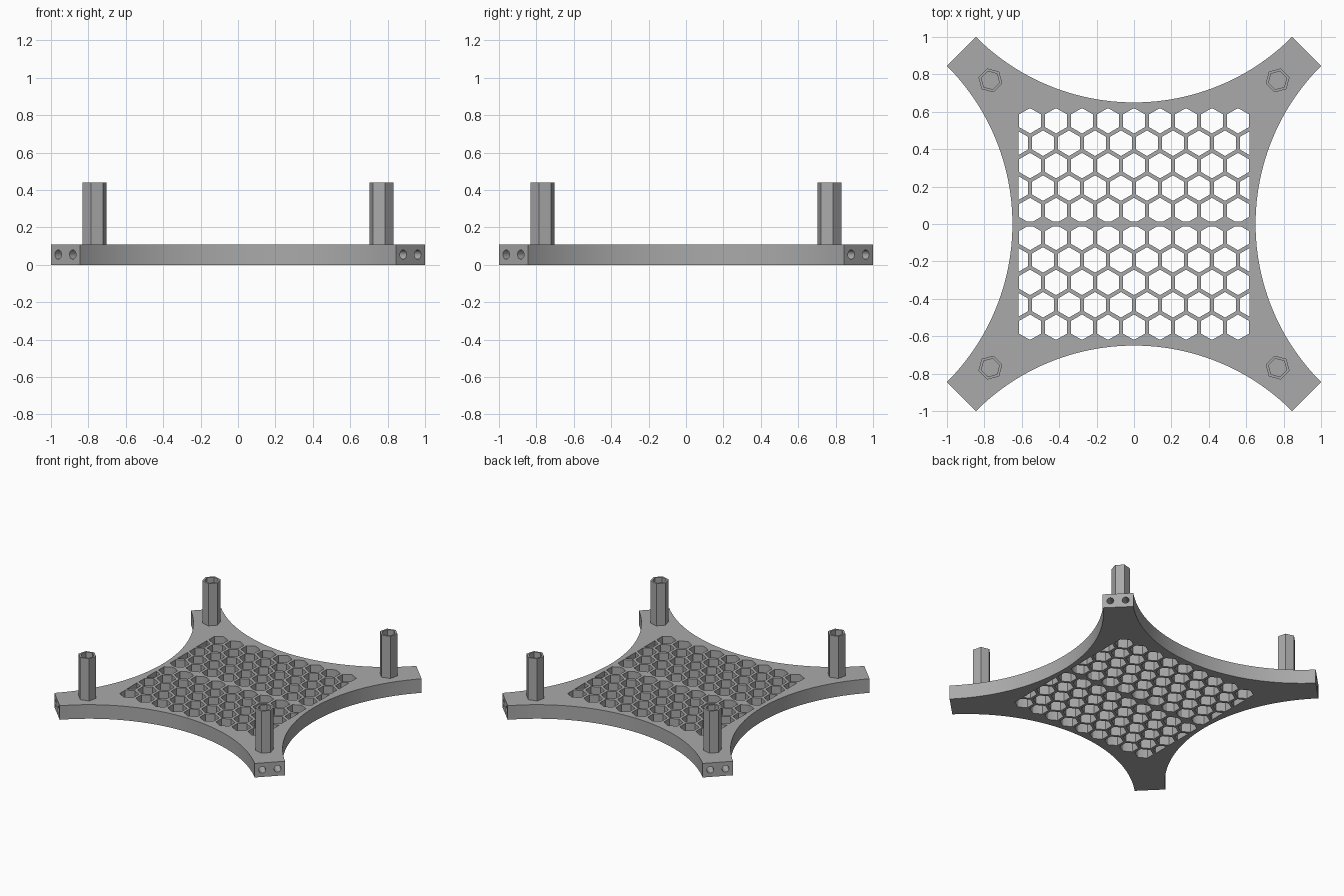
import bpy
import bmesh
from math import sin, cos, pi, radians
from mathutils import Matrix, Vector

cube = bpy.data.objects.get("Cube")
if cube:
    bpy.data.objects.remove(cube, do_unlink=True)

THICK = 0.11       # plate thickness
POST_TOP = 0.44
POST_POS = 0.768
PITCH = 0.139      # honeycomb spacing
HEX_R = 0.068      # honeycomb cell corner radius
WINDOW = 0.617     # half width of the honeycomb window

grey = bpy.data.materials.new("plain grey")
grey.use_nodes = True
grey.diffuse_color = (0.4, 0.4, 0.4, 1)
grey.node_tree.nodes["Principled BSDF"].inputs["Base Color"].default_value = (0.4, 0.4, 0.4, 1)


def make_object(name, bm):
    bmesh.ops.recalc_face_normals(bm, faces=bm.faces)
    mesh = bpy.data.meshes.new(name)
    bm.to_mesh(mesh)
    bm.free()
    mesh.materials.append(grey)
    obj = bpy.data.objects.new(name, mesh)
    bpy.context.collection.objects.link(obj)
    return obj


def ring(bm, radius, centre, start, z, sides=6):
    return [bm.verts.new((centre[0] + radius * cos(start + 2 * pi * i / sides),
                          centre[1] + radius * sin(start + 2 * pi * i / sides), z))
            for i in range(sides)]


def extrude_up(bm, height):
    out = bmesh.ops.extrude_face_region(bm, geom=bm.faces[:])
    verts = [g for g in out["geom"] if isinstance(g, bmesh.types.BMVert)]
    bmesh.ops.translate(bm, verts=verts, vec=(0, 0, height))


def activate(obj):
    bpy.ops.object.select_all(action='DESELECT')
    obj.select_set(True)
    bpy.context.view_layer.objects.active = obj


# Plate: four inward arcs joined by straight arm ends
bm = bmesh.new()
outline = []
STEPS = 48
for side in range(4):
    turn = Matrix.Rotation(side * pi / 2, 3, 'Z')
    for i in range(STEPS + 1):
        a = radians(-45 - 90 * i / STEPS)
        outline.append(bm.verts.new(turn @ Vector((1.195 * cos(a), 1.845 + 1.195 * sin(a), 0))))
    # arcs run clockwise on each side, so reverse them to follow the turn
    outline[-STEPS - 1:] = outline[-STEPS - 1:]
bm.faces.new(outline)
extrude_up(bm, THICK)
plate = make_object("honeycomb_plate", bm)

# Honeycomb cutter: staggered rows in two mirrored halves, trimmed to a window
bm = bmesh.new()
for row in range(5):
    y = 0.552 - row * 0.12
    shift = 0.5 * (row % 2)
    for col in range(-5, 5):
        x = (col + shift) * PITCH
        if abs(x) < WINDOW + 0.02:
            bm.faces.new(ring(bm, HEX_R, (x, y), pi / 6, -0.1))
for point, normal in (((WINDOW, 0, 0), (1, 0, 0)), ((-WINDOW, 0, 0), (-1, 0, 0)),
                      ((0, WINDOW, 0), (0, 1, 0)), ((0, 0.013, 0), (0, -1, 0))):
    bmesh.ops.bisect_plane(bm, geom=bm.verts[:] + bm.edges[:] + bm.faces[:],
                           plane_co=point, plane_no=normal, clear_outer=True)
half = bmesh.ops.duplicate(bm, geom=bm.verts[:] + bm.edges[:] + bm.faces[:])["geom"]
for v in half:
    if isinstance(v, bmesh.types.BMVert):
        v.co.y = -v.co.y
extrude_up(bm, THICK + 0.2)

# Pairs of screw holes bored into each arm end
for arm in range(4):
    for offset in (-0.055, 0.055):
        place = (Matrix.Rotation(pi / 4 + arm * pi / 2, 4, 'Z')
                 @ Matrix.Translation((1.3045, offset, THICK / 2))
                 @ Matrix.Rotation(pi / 2, 4, 'Y'))
        bmesh.ops.create_cone(bm, cap_ends=True, segments=24, radius1=0.025,
                              radius2=0.025, depth=0.3, matrix=place)
cutter = make_object("hole_cutter", bm)
cutter.hide_render = True

boolean = plate.modifiers.new("holes", 'BOOLEAN')
boolean.operation = 'DIFFERENCE'
boolean.solver = 'EXACT'
boolean.object = cutter
activate(plate)
bpy.ops.object.modifier_apply(modifier=boolean.name)
bpy.data.objects.remove(cutter, do_unlink=True)
bpy.ops.object.shade_smooth_by_angle(angle=radians(30))

# Hollow hexagonal posts, each with a flat facing its own corner
names = ("back_left_post", "back_right_post", "front_right_post", "front_left_post")
for k, name in enumerate(names):
    facing = pi / 4 + k * pi / 2
    centre = (POST_POS * 2 ** 0.5 * cos(facing), POST_POS * 2 ** 0.5 * sin(facing))
    start = facing + pi / 6
    bm = bmesh.new()
    loops = [ring(bm, r, centre, start, z) for r, z in
             ((0.066, THICK), (0.066, POST_TOP), (0.05, POST_TOP), (0.05, THICK + 0.001))]
    for low, high in zip(loops, loops[1:]):
        for i in range(6):
            j = (i + 1) % 6
            bm.faces.new((low[i], low[j], high[j], high[i]))
    bm.faces.new(loops[0])
    bm.faces.new(loops[-1])
    make_object(name, bm)
